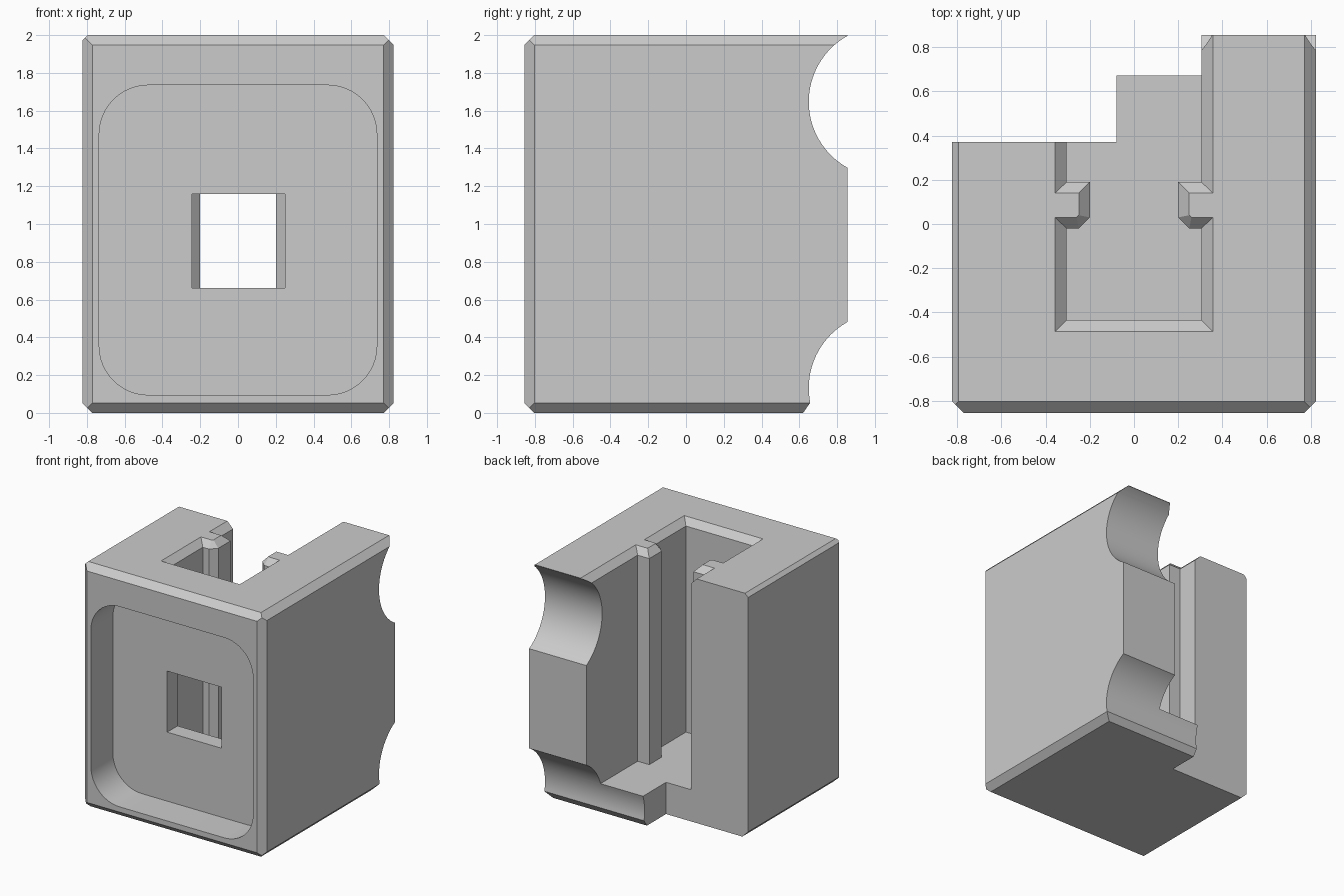
import bpy, bmesh, math
from mathutils import Vector

if "Cube" in bpy.data.objects:
    bpy.data.objects.remove(bpy.data.objects["Cube"], do_unlink=True)

grey = bpy.data.materials.new("light grey")
grey.use_nodes = True
colour = (0.6, 0.6, 0.6, 1)
grey.diffuse_color = colour
for node in grey.node_tree.nodes:
    if node.type == "BSDF_PRINCIPLED":
        node.inputs["Base Color"].default_value = colour


def make_object(name, bm):
    bmesh.ops.recalc_face_normals(bm, faces=bm.faces[:])
    mesh = bpy.data.meshes.new(name)
    bm.to_mesh(mesh)
    bm.free()
    mesh.materials.append(grey)
    obj = bpy.data.objects.new(name, mesh)
    bpy.context.collection.objects.link(obj)
    return obj


def loft(name, rings):
    """Closed solid through rings of equal point count."""
    bm = bmesh.new()
    loops = [[bm.verts.new(p) for p in ring] for ring in rings]
    n = len(loops[0])
    for a, b in zip(loops, loops[1:]):
        for i in range(n):
            j = (i + 1) % n
            bm.faces.new((a[i], a[j], b[j], b[i]))
    bm.faces.new(loops[0][::-1])
    bm.faces.new(loops[-1])
    return make_object(name, bm)


def box(name, x0, x1, y0, y1, z0, z1):
    corners = [(x0, y0), (x1, y0), (x1, y1), (x0, y1)]
    return loft(name, [[(x, y, z) for x, y in corners] for z in (z0, z1)])


# Main block
W, F, B, H, C = 0.823, -0.855, 0.855, 2.0, 0.052
body = box("body", -W, W, F, B, 0, H)

# Chamfered outer edges: point on the plane and outward normal
chamfers = [
    ((W - C, F, 1), (1, -1, 0)), ((C - W, F, 1), (-1, -1, 0)),
    ((0, F, H - C), (0, -1, 1)), ((0, F, C), (0, -1, -1)),
    ((W, 0, H - C), (1, 0, 1)), ((-W, 0, H - 0.028), (-1, 0, 1)),
    ((W, 0, C), (1, 0, -1)), ((-W, 0, C), (-1, 0, -1)),
    ((0, 0.62, 0), (0, 0.82, -0.57)),
]
bm = bmesh.new()
bm.from_mesh(body.data)
for point, normal in chamfers:
    cut = bmesh.ops.bisect_plane(
        bm, geom=bm.verts[:] + bm.edges[:] + bm.faces[:], dist=1e-5,
        plane_co=Vector(point), plane_no=Vector(normal).normalized(), clear_outer=True)
    edges = [e for e in cut["geom_cut"] if isinstance(e, bmesh.types.BMEdge)]
    bmesh.ops.contextual_create(bm, geom=edges)
bmesh.ops.recalc_face_normals(bm, faces=bm.faces[:])
bm.to_mesh(body.data)
bm.free()


# Pocket with a pair of guide ribs and a flared rim
def mirrored(half):
    return half + [(-x, y) for x, y in reversed(half)]


inner = mirrored([(-0.305, 1.2), (-0.305, 0.19), (-0.2, 0.19), (-0.2, 0.03),
                  (-0.25, -0.02), (-0.305, -0.02), (-0.305, -0.435)])
rim = mirrored([(-0.357, 1.2), (-0.357, 0.14), (-0.25, 0.14), (-0.25, 0.04),
                (-0.26, 0.03), (-0.357, 0.03), (-0.357, -0.487)])
levels = [(inner, 0.26), (inner, H - C), (rim, H), (rim, H + 0.1)]
pocket = loft("pocket_cutter", [[(x, y, z) for x, y in ring] for ring, z in levels])

# Rounded recess in the front
R, steps, outline = 0.26, 12, []
for k, (cx, cz) in enumerate([(0.475, 1.475), (-0.475, 1.475), (-0.475, 0.355), (0.475, 0.355)]):
    for i in range(steps + 1):
        a = math.pi / 2 * (k + i / steps)
        outline.append((cx + R * math.cos(a), cz + R * math.sin(a)))
recess = loft("recess_cutter", [[(x, y, z) for x, z in outline] for y in (-1, -0.57)])

# Window through the wall, and the open back corner
window = box("window_cutter", -0.243, 0.248, -0.8, -0.3, 0.66, 1.16)
corner = box("corner_cutter", -1, -0.08, 0.372, 1, -0.2, 2.2)


# Finger scallops across the back
def scallop(name, z):
    ring = [(1.05 + 0.4 * math.cos(math.tau * i / 96), z + 0.4 * math.sin(math.tau * i / 96))
            for i in range(96)]
    return loft(name, [[(x, y, h) for y, h in ring] for x in (-1.1, 1.1)])


upper = scallop("upper_scallop_cutter", 1.647)
lower = scallop("lower_scallop_cutter", 0.132)

bpy.ops.object.select_all(action="DESELECT")
bpy.context.view_layer.objects.active = body
body.select_set(True)
for cutter in (corner, pocket, recess, window, upper, lower):
    cutter.hide_render = True
    mod = body.modifiers.new(cutter.name, "BOOLEAN")
    mod.operation = "DIFFERENCE"
    mod.solver = "EXACT"
    mod.object = cutter
    bpy.ops.object.modifier_apply(modifier=mod.name)
    bpy.data.objects.remove(cutter, do_unlink=True)

bpy.ops.object.shade_smooth_by_angle(angle=math.radians(20))
